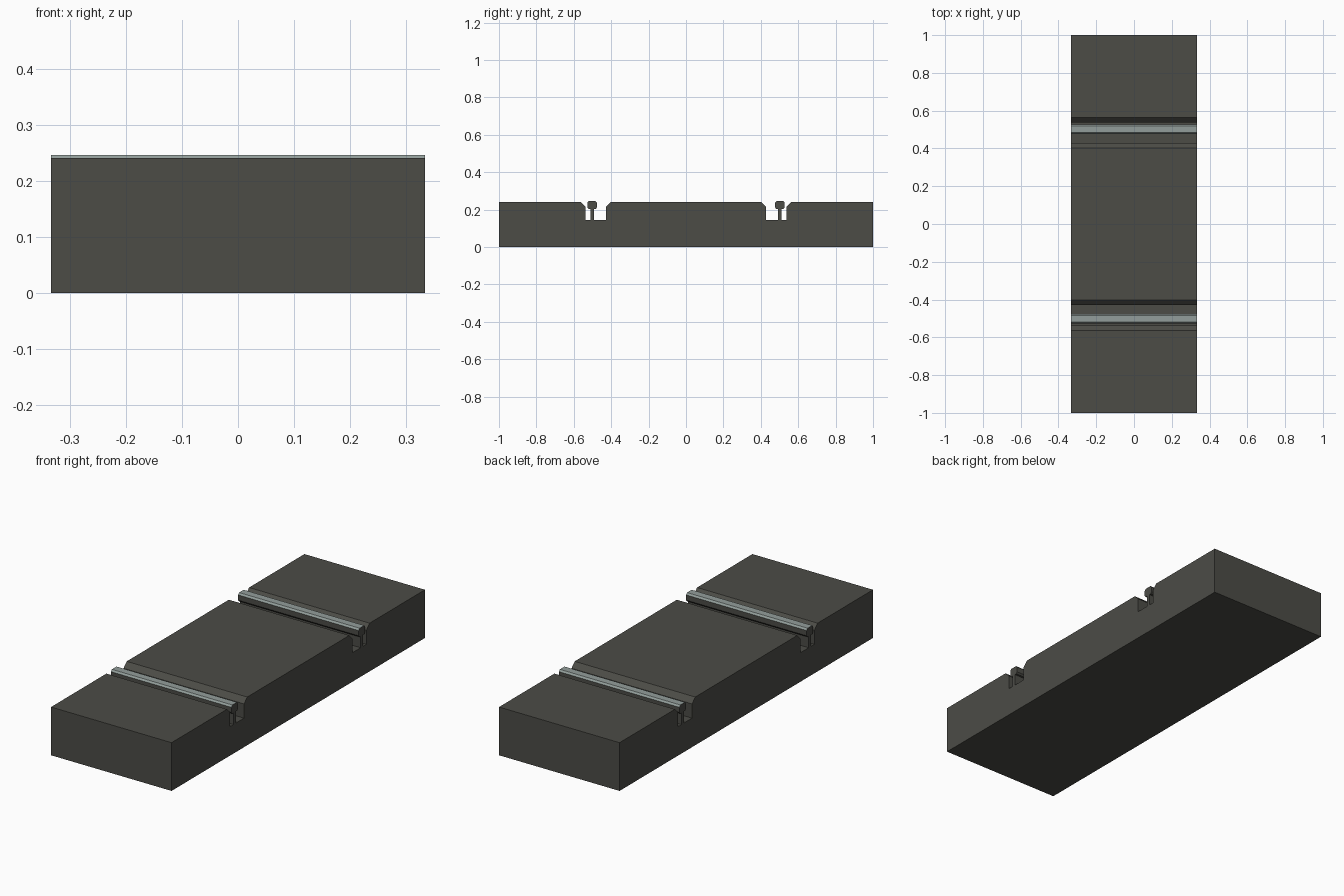
import bpy, bmesh

if "Cube" in bpy.data.objects:
    bpy.data.objects.remove(bpy.data.objects["Cube"])

HALF = 0.333  # half length of the track along x


def material(name, rgb):
    m = bpy.data.materials.new(name)
    m.diffuse_color = (*rgb, 1)
    m.use_nodes = True
    m.node_tree.nodes["Principled BSDF"].inputs["Base Color"].default_value = m.diffuse_color
    return m


asphalt = material("dark asphalt", (0.072, 0.072, 0.062))
steel = material("polished steel", (0.29, 0.34, 0.325))


def extrude_profile(name, points, mats, rule=None):
    """Extrude a closed (y, z) outline along x."""
    bm = bmesh.new()
    cap = bm.faces.new([bm.verts.new((-HALF, y, z)) for y, z in points])
    ext = bmesh.ops.extrude_face_region(bm, geom=[cap])
    moved = [v for v in ext["geom"] if isinstance(v, bmesh.types.BMVert)]
    bmesh.ops.translate(bm, verts=moved, vec=(2 * HALF, 0, 0))
    bmesh.ops.recalc_face_normals(bm, faces=bm.faces)
    bm.normal_update()
    if rule:
        for f in bm.faces:
            f.material_index = int(rule(f))
    me = bpy.data.meshes.new(name)
    bm.to_mesh(me)
    bm.free()
    for m in mats:
        me.materials.append(m)
    ob = bpy.data.objects.new(name, me)
    bpy.context.collection.objects.link(ob)
    return ob


# Road slab with two chamfered grooves
TOP, LIP, FLOOR = 0.241, 0.216, 0.145
groove = [(0.403, TOP), (0.428, LIP), (0.428, FLOOR),
          (0.538, FLOOR), (0.538, LIP), (0.563, TOP)]
half = groove + [(1.0, TOP), (1.0, 0.0)]
outline = half + [(-y, z) for y, z in reversed(half)]
extrude_profile("road_slab", outline, [asphalt])

# Rails: slim web with a chamfered head, worn bright on top
side = [(0.009, FLOOR), (0.009, 0.203), (0.019, 0.203), (0.0255, 0.211),
        (0.0255, 0.237), (0.018, 0.246)]
for name, cy in (("left_rail", -0.502), ("right_rail", 0.502)):
    pts = [(cy + y, z) for y, z in side] + [(cy - y, z) for y, z in reversed(side)]
    extrude_profile(name, pts, [asphalt, steel],
                    lambda f: f.normal.z > 0.1 and f.calc_center_median().z > 0.22)
